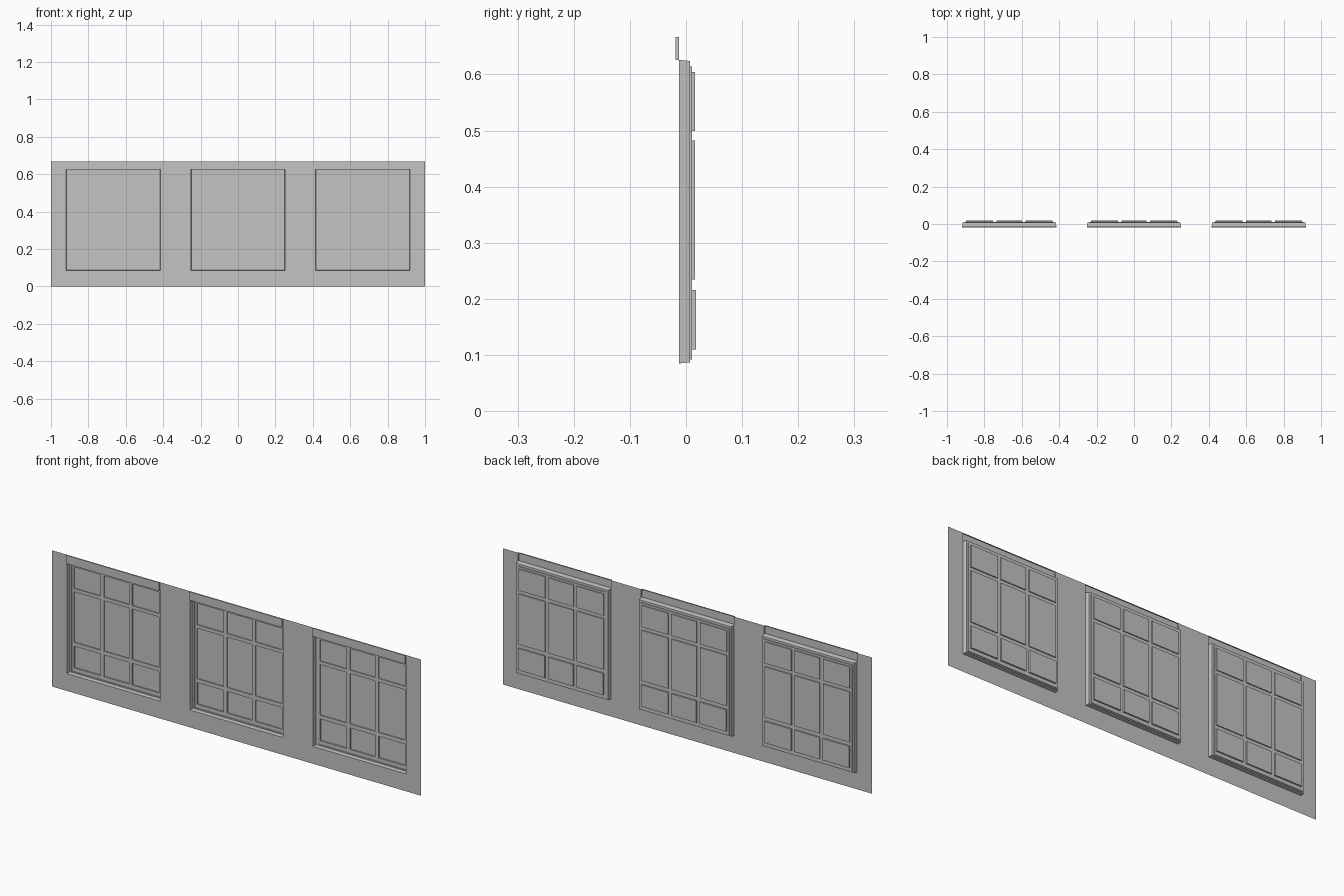
import bpy
import bmesh

cube = bpy.data.objects.get("Cube")
if cube:
    bpy.data.objects.remove(cube)

grey = bpy.data.materials.new("plain grey")
grey.use_nodes = True
colour = (0.55, 0.55, 0.55, 1)
grey.diffuse_color = colour
grey.node_tree.nodes["Principled BSDF"].inputs["Base Color"].default_value = colour

# Main sizes
TOP = 0.667
WALL_Y = -0.0125
HALF = 0.252
SILL, HEAD = 0.085, 0.626
CENTRES = (-0.667, 0, 0.667)


def make_object(name, bm):
    bmesh.ops.remove_doubles(bm, verts=bm.verts, dist=1e-5)
    mesh = bpy.data.meshes.new(name)
    bm.to_mesh(mesh)
    bm.free()
    mesh.materials.append(grey)
    obj = bpy.data.objects.new(name, mesh)
    bpy.context.collection.objects.link(obj)
    return obj


def corners(rect, y):
    x0, x1, z0, z1 = rect
    return [(x0, y, z0), (x1, y, z0), (x1, y, z1), (x0, y, z1)]


def add_face(bm, points):
    bm.faces.new([bm.verts.new(p) for p in points])


def add_ring(bm, front, back):
    """Four faces joining a front rectangle to the one behind it."""
    for i in range(4):
        j = (i + 1) % 4
        add_face(bm, [front[i], front[j], back[j], back[i]])


def add_sheet(bm, xs, zs, y, is_hole):
    """Flat sheet cut by grid lines, with some cells left open."""
    for i in range(len(xs) - 1):
        for j in range(len(zs) - 1):
            if not is_hole(i, j):
                add_face(bm, corners((xs[i], xs[i + 1], zs[j], zs[j + 1]), y))


# Thin wall with an opening for each window and header
bm = bmesh.new()
wall_xs = [-1] + [c + s * HALF for c in CENTRES for s in (-1, 1)] + [1]
add_sheet(bm, wall_xs, [0, SILL, HEAD, TOP], WALL_Y,
          lambda i, j: i % 2 == 1 and j > 0)
make_object("wall", bm)

# Pane grid lines: pane edges and the bars between them
PANE_XS = [-0.24, -0.23, -0.086, -0.068, 0.068, 0.086, 0.23, 0.24]
PANE_ZS = [0.092, 0.11, 0.216, 0.235, 0.482, 0.499, 0.604, 0.614]
SHEET_Y = 0.011


def is_pane(i, j):
    return i % 2 == 1 and j % 2 == 1


for side, cx in zip(("right", "middle", "left"), CENTRES):
    # Stepped frame running back from the wall
    bm = bmesh.new()
    steps = [((HALF, SILL, HEAD), WALL_Y), ((0.249, 0.087, 0.624), 0.007),
             ((0.24, 0.092, 0.614), 0.0075), ((0.24, 0.092, 0.614), SHEET_Y)]
    loops = [corners((cx - w, cx + w, z0, z1), y) for (w, z0, z1), y in steps]
    for front, back in zip(loops, loops[1:]):
        add_ring(bm, front, back)
    make_object(side + "_window_frame", bm)

    # Glazing bars with panes set back behind them
    bm = bmesh.new()
    xs = [cx + x for x in PANE_XS]
    add_sheet(bm, xs, PANE_ZS, SHEET_Y, is_pane)
    make_object(side + "_glazing_bars", bm)

    bm = bmesh.new()
    for i in (1, 3, 5):
        for j in (1, 3, 5):
            depth = 0.018 if j == 1 else 0.016
            rect = (xs[i], xs[i + 1], PANE_ZS[j], PANE_ZS[j + 1])
            front, back = corners(rect, SHEET_Y), corners(rect, depth)
            add_ring(bm, front, back)
            add_face(bm, back)
    make_object(side + "_panes", bm)

    # Header pushed forward from the wall, open at the back
    bm = bmesh.new()
    rect = (cx - HALF, cx + HALF, HEAD, TOP)
    front, back = corners(rect, -0.019), corners(rect, WALL_Y)
    add_face(bm, front)
    add_ring(bm, front, back)
    make_object(side + "_header", bm)
